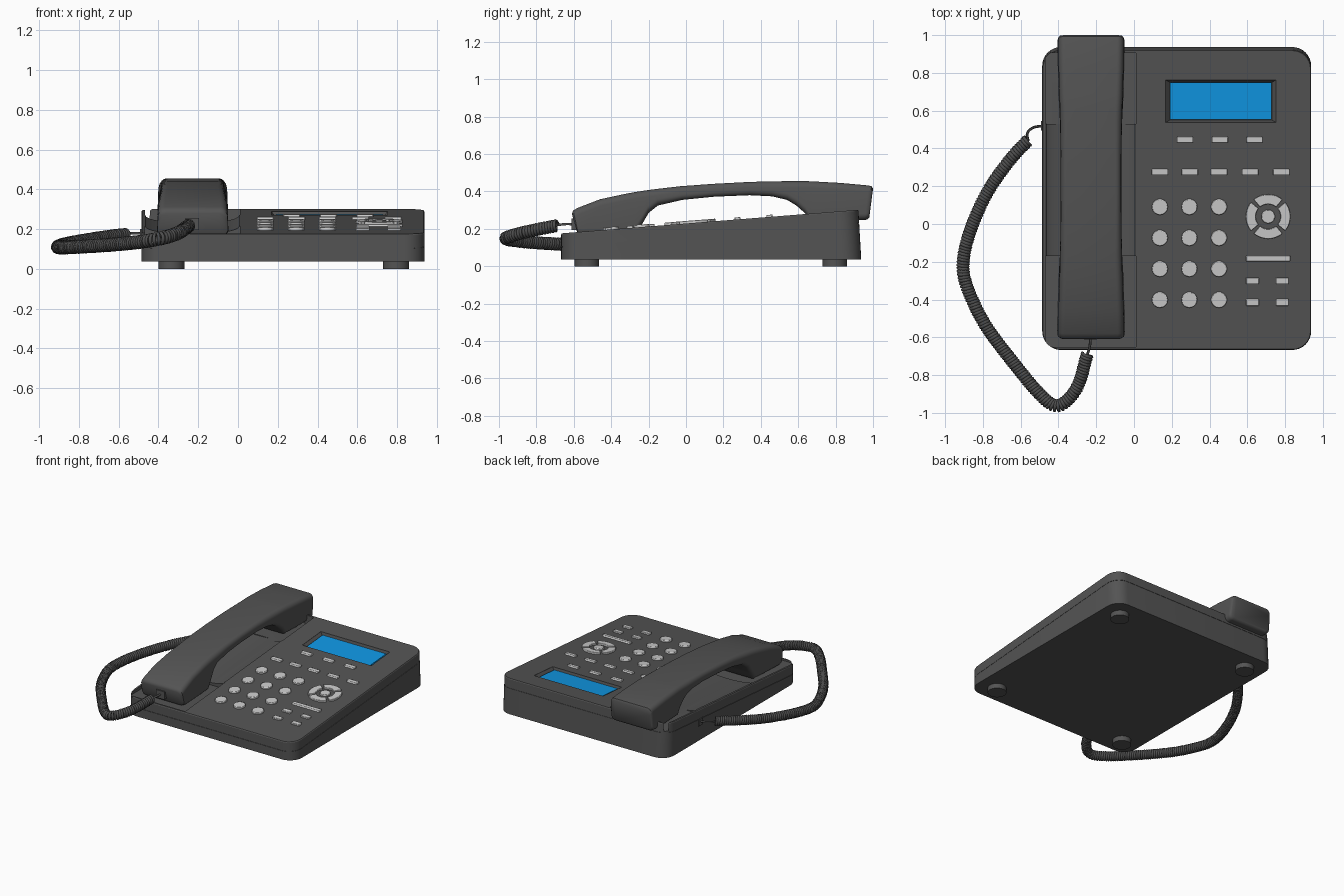
import bpy, bmesh, math
from math import sin, cos, pi, radians
from mathutils import Vector

if "Cube" in bpy.data.objects:
    bpy.data.objects.remove(bpy.data.objects["Cube"])

SLOPE = 0.0785


def top(y):
    return 0.176 + (y + 0.665) * SLOPE


def material(name, rgb):
    m = bpy.data.materials.new(name)
    m.diffuse_color = (*rgb, 1)
    m.use_nodes = True
    m.node_tree.nodes["Principled BSDF"].inputs["Base Color"].default_value = m.diffuse_color
    return m


DARK = material("dark_plastic", (0.088, 0.088, 0.088))
CORD = material("cord_plastic", (0.075, 0.075, 0.075))
KEY = material("key_grey", (0.56, 0.56, 0.56))
BLUE = material("screen_blue", (0.005, 0.31, 0.78))


def smooth(ob, angle=35):
    bpy.ops.object.select_all(action='DESELECT')
    ob.select_set(True)
    bpy.context.view_layer.objects.active = ob
    bpy.ops.object.shade_smooth_by_angle(angle=radians(angle))


def loft(name, rings, mat):
    """Skin a list of equal-length closed rings and cap both ends."""
    bm = bmesh.new()
    vs = [[bm.verts.new(p) for p in r] for r in rings]
    n = len(vs[0])
    for a, b in zip(vs, vs[1:]):
        for i in range(n):
            j = (i + 1) % n
            bm.faces.new((a[i], a[j], b[j], b[i]))
    bm.faces.new(vs[0][::-1])
    bm.faces.new(vs[-1])
    bmesh.ops.recalc_face_normals(bm, faces=bm.faces)
    me = bpy.data.meshes.new(name)
    bm.to_mesh(me)
    bm.free()
    ob = bpy.data.objects.new(name, me)
    bpy.context.collection.objects.link(ob)
    if mat:
        me.materials.append(mat)
    return ob


def rounded(w, h, r, seg=5):
    """Rounded rectangle outline centred on the origin."""
    pts = []
    for k, (sx, sy) in enumerate(((1, 1), (-1, 1), (-1, -1), (1, -1))):
        for i in range(seg + 1):
            a = (k + i / seg) * pi / 2
            pts.append((sx * (w / 2 - r) + r * cos(a), sy * (h / 2 - r) + r * sin(a)))
    return pts


def circle(r, n=32):
    return [(r * cos(2 * pi * i / n), r * sin(2 * pi * i / n)) for i in range(n)]


def box(name, x0, x1, y0, y1, z0, z1, mat=None):
    return loft(name, [[(x0, y0, z), (x1, y0, z), (x1, y1, z), (x0, y1, z)] for z in (z0, z1)], mat)


def on_panel(name, pts, x, y, h, mat=KEY, bevel=0.004):
    """Raised key standing on the sloping top panel."""
    ob = loft(name, [[(px, py, z) for px, py in pts] for z in (-0.01, h)], mat)
    ob.location = (x, y, top(y))
    ob.rotation_euler.x = math.atan(SLOPE)
    if bevel:
        m = ob.modifiers.new("bevel", 'BEVEL')
        m.width, m.segments, m.limit_method = bevel, 2, 'ANGLE'
        m.angle_limit = radians(40)
    smooth(ob)
    return ob


# body: rounded block with sloping top and a fine seam round the side
def body_ring(inset, drop):
    ring = []
    for px, py in rounded(1.424 - 2 * inset, 1.604 - 2 * inset, 0.1 - inset, 8):
        x, y = px + 0.226, py + 0.135
        z = 0.037 if drop is None else top(y) - drop
        if y > 0.5:
            y -= 0.015 * (z - 0.037) / 0.26
        ring.append((x, y, z))
    return ring


body = loft("phone_body", [body_ring(i, d) for i, d in (
    (0, None), (0, 0.073), (0.003, 0.073), (0.003, 0.071), (0, 0.071),
    (0, 0.006), (0.004, 0))], DARK)

# cutters: two handset wells, the finger trough between them, the screen recess
trough = [(-0.23 + 0.236 * cos(a), 0.04 * sin(a)) for a in (-pi * i / 16 for i in range(17))]
trough += [(-0.466, 0.1), (0.006, 0.1)]
cutters = [box("front_well_cutter", -0.468, 0.01, -0.652, -0.17, 0.163, 0.6),
           box("rear_well_cutter", -0.468, 0.01, 0.53, 0.905, 0.237, 0.6),
           loft("trough_cutter", [[(x, y, top(y) + z) for x, z in trough] for y in (-0.2, 0.56)], None)]
recess = []
for w, h, d in ((0.54, 0.2, -0.025), (0.585, 0.225, 0), (0.585, 0.225, 0.05)):
    recess.append([(0.46 + sx * w / 2, 0.65 + sy * h / 2, top(0.65 + sy * h / 2) + d)
                   for sx, sy in ((-1, -1), (1, -1), (1, 1), (-1, 1))])
cutters.append(loft("screen_cutter", recess, None))
for c in cutters:
    m = body.modifiers.new(c.name, 'BOOLEAN')
    m.operation, m.solver, m.object = 'DIFFERENCE', 'EXACT', c
    c.hide_render = True
bpy.context.view_layer.objects.active = body
for m in list(body.modifiers):
    bpy.ops.object.modifier_apply(modifier=m.name)
for c in cutters:
    bpy.data.objects.remove(c)
smooth(body, 30)

# screen
on_panel("screen", rounded(0.537, 0.197, 0.002, 1), 0.46, 0.65, -0.018, BLUE, 0).location.z -= 0.003

# feet
for x in (-0.335, 0.795):
    for y in (-0.53, 0.795):
        smooth(loft("foot", [[(x + a, y + b, z) for a, b in circle(0.065)]
                             for z in (0, 0.045)], DARK))

# keys
for x in (0.137, 0.293, 0.45):
    for y in (0.091, -0.073, -0.237, -0.401):
        on_panel("number_key", circle(0.042), x, y, 0.014)
for x in (0.27, 0.455, 0.638):
    on_panel("soft_key", rounded(0.086, 0.032, 0.004, 2), x, 0.447, 0.012)
for x in (0.137, 0.295, 0.45, 0.615, 0.78):
    on_panel("function_key", rounded(0.088, 0.032, 0.004, 2), x, 0.275, 0.012)
for x in (0.627, 0.785):
    for y in (-0.3, -0.415):
        on_panel("small_key", rounded(0.068, 0.036, 0.004, 2), x, y, 0.012)
on_panel("bar_key", rounded(0.235, 0.03, 0.004, 2), 0.71, -0.182, 0.012)

# navigation ring of four arcs and its centre key
for k in range(4):
    arc = [k * pi / 2 + radians(-40 + 80 * i / 10) for i in range(11)]
    outline = [(0.118 * cos(a), 0.118 * sin(a)) for a in arc]
    outline += [(0.066 * cos(a), 0.066 * sin(a)) for a in arc[::-1]]
    on_panel("navigation_key", outline, 0.71, 0.04, 0.014, bevel=0.003)
on_panel("centre_key", circle(0.036), 0.71, 0.04, 0.014)

# handset: sections given as top y, top z, bottom y, bottom z, half width
sections = [
    (-0.610, 0.280, -0.582, 0.182, 0.170), (-0.603, 0.298, -0.575, 0.170, 0.180),
    (-0.58, 0.312, -0.55, 0.166, 0.181), (-0.46, 0.358, -0.42, 0.168, 0.178),
    (-0.32, 0.388, -0.27, 0.172, 0.173), (-0.27, 0.397, -0.235, 0.225, 0.171),
    (-0.22, 0.405, -0.20, 0.285, 0.169), (-0.16, 0.413, -0.15, 0.325, 0.167),
    (-0.03, 0.428, -0.02, 0.355, 0.164), (0.15, 0.441, 0.15, 0.372, 0.163),
    (0.34, 0.451, 0.34, 0.380, 0.163), (0.46, 0.454, 0.46, 0.374, 0.165),
    (0.55, 0.455, 0.54, 0.355, 0.167), (0.61, 0.455, 0.59, 0.325, 0.169),
    (0.65, 0.455, 0.635, 0.285, 0.171), (0.69, 0.453, 0.66, 0.245, 0.173),
    (0.82, 0.446, 0.80, 0.243, 0.177), (0.975, 0.432, 0.955, 0.247, 0.179),
    (0.992, 0.428, 0.970, 0.250, 0.178), (1.0, 0.415, 0.980, 0.262, 0.170)]
rings = []
for yt, zt, yb, zb, w in sections:
    a, b = Vector((0, yb, zb)), Vector((0, yt, zt))
    h = (b - a).length
    rings.append([a.lerp(b, v / h + 0.5) + Vector((-0.2275 + u * (1 - 0.04 * (v / h + 0.5)), 0, 0))
                  for u, v in rounded(2 * w, h, min(0.035, 0.4 * h), 6)])
smooth(loft("handset", rings, DARK), 45)

# cord sockets
box("handset_socket", -0.265, -0.195, -0.612, -0.56, 0.195, 0.255, DARK)
box("body_socket", -0.492, -0.46, 0.495, 0.545, 0.15, 0.2, DARK)


def spline(points, steps=40):
    """Catmull-Rom path through the given points."""
    p = [Vector(q) for q in points]
    p = [2 * p[0] - p[1]] + p + [2 * p[-1] - p[-2]]
    out = []
    for a, b, c, d in zip(p, p[1:], p[2:], p[3:]):
        for i in range(steps):
            t = i / steps
            out.append(0.5 * (2 * b + (c - a) * t + (2 * a - 5 * b + 4 * c - d) * t ** 2
                              + (3 * b - a - 3 * c + d) * t ** 3))
    return out + [p[-2]]


def wire(name, pts, r):
    cu = bpy.data.curves.new(name, 'CURVE')
    cu.dimensions, cu.bevel_depth, cu.bevel_resolution = '3D', r, 1
    cu.use_fill_caps = True
    sp = cu.splines.new('POLY')
    sp.points.add(len(pts) - 1)
    for q, v in zip(sp.points, pts):
        q.co = (*v, 1)
    ob = bpy.data.objects.new(name, cu)
    bpy.context.collection.objects.link(ob)
    cu.materials.append(CORD)
    bpy.ops.object.select_all(action='DESELECT')
    ob.select_set(True)
    bpy.context.view_layer.objects.active = ob
    bpy.ops.object.convert(target='MESH')
    smooth(ob, 60)


# coiled cord: a helix wound along the path
path = spline([(-0.248, -0.69, 0.218), (-0.29, -0.84, 0.187), (-0.345, -0.925, 0.165),
               (-0.415, -0.962, 0.148), (-0.5, -0.90, 0.135), (-0.63, -0.745, 0.122),
               (-0.79, -0.53, 0.112), (-0.885, -0.33, 0.108), (-0.904, -0.2, 0.112),
               (-0.865, -0.03, 0.125), (-0.775, 0.17, 0.142), (-0.66, 0.335, 0.16),
               (-0.56, 0.445, 0.172)])
coil, phase = [], 0.0
for a, b in zip(path, path[1:]):
    t = (b - a).normalized()
    side = t.cross(Vector((0, 0, 1))).normalized()
    up = side.cross(t)
    turn = 2 * pi * (b - a).length / 0.0155
    n = max(1, round(turn / (pi / 6)))
    for i in range(n):
        ph = phase + turn * i / n
        coil.append(a.lerp(b, i / n) + 0.027 * (cos(ph) * side + sin(ph) * up))
    phase += turn
wire("coiled_cord", coil, 0.009)

# straight cord ends
wire("handset_cord_end", spline([(-0.23, -0.60, 0.225), (-0.235, -0.65, 0.225), (-0.25, -0.70, 0.218)], 6), 0.007)
wire("body_cord_end", spline([(-0.56, 0.44, 0.172), (-0.565, 0.48, 0.178), (-0.535, 0.51, 0.18), (-0.48, 0.52, 0.178)], 6), 0.007)
